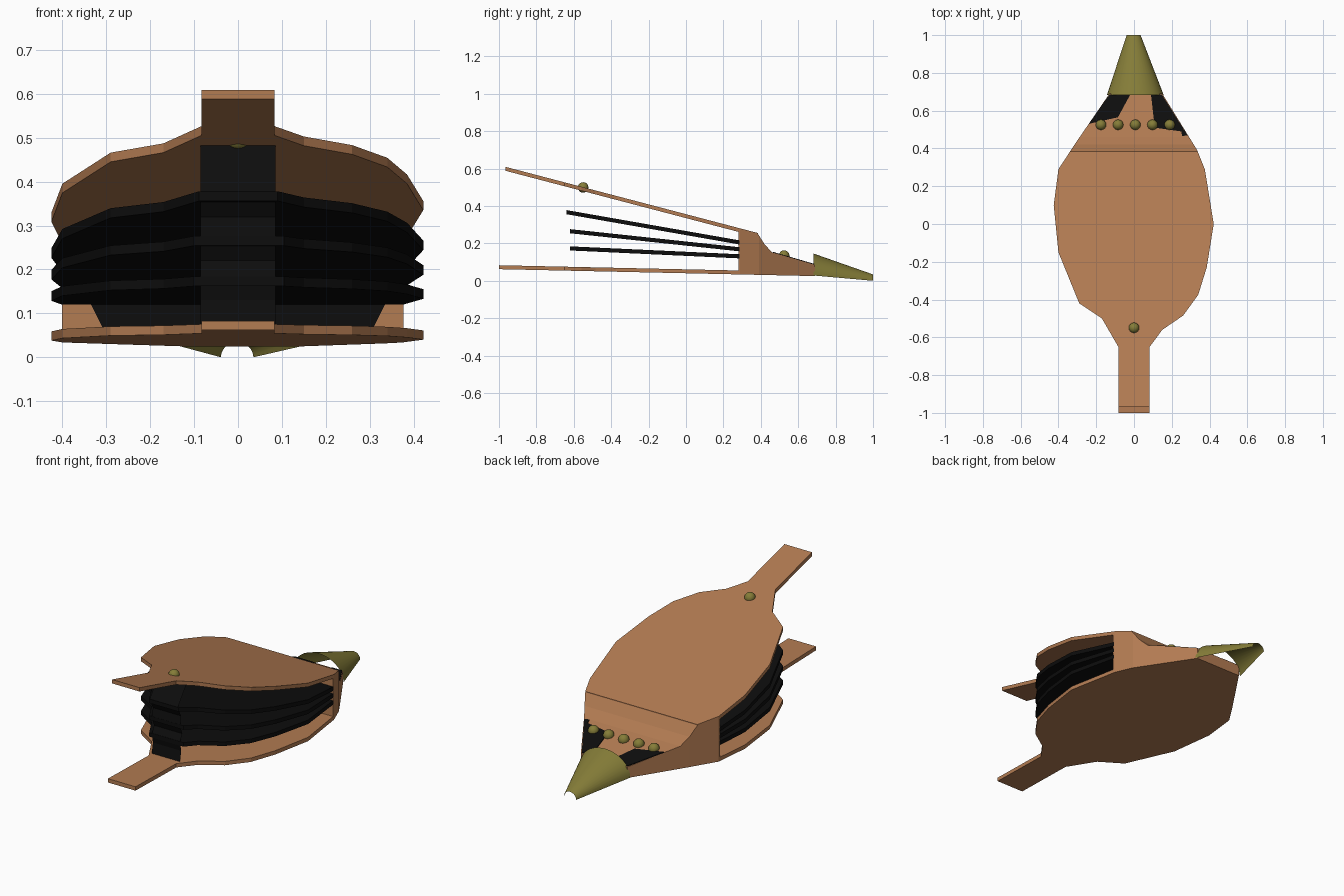
import bpy, bmesh, math

if "Cube" in bpy.data.objects:
    bpy.data.objects.remove(bpy.data.objects["Cube"])


def material(name, rgb):
    m = bpy.data.materials.new(name)
    m.diffuse_color = (*rgb, 1)
    m.use_nodes = True
    m.node_tree.nodes["Principled BSDF"].inputs["Base Color"].default_value = m.diffuse_color
    return m


WOOD = material("brown wood", (0.45, 0.20, 0.085))
BRASS = material("dull brass", (0.235, 0.205, 0.04))
LEATHER = material("black leather", (0.004, 0.004, 0.004))

# Plan outline of the boards, (x, y) from the handle to the nose
RIGHT = [(.083, -1), (.083, -.65), (.15, -.56), (.26, -.485), (.34, -.375), (.385, -.23),
         (.422, 0), (.375, .29), (.335, .39), (.15, .69)]
LEFT = [(-.083, -1), (-.083, -.65), (-.17, -.5), (-.29, -.42), (-.4, -.15), (-.425, .1),
        (-.4, .29), (-.315, .42), (-.13, .69)]


def interp(pairs, t):
    """Piecewise linear value at t from (t, value) pairs."""
    for (a, u), (b, v) in zip(pairs, pairs[1:]):
        if t <= b:
            return u + (v - u) * (t - a) / (b - a)
    return pairs[-1][1]


def edge_x(side, y):
    return interp([(p[1], p[0]) for p in side], y)


def outline(y0, y1):
    def clip(side):
        mid = [p for p in side if y0 < p[1] < y1]
        return [(edge_x(side, y0), y0)] + mid + [(edge_x(side, y1), y1)]
    return clip(RIGHT) + clip(LEFT)[::-1]


def build(name, verts, faces, mat, closed=True):
    me = bpy.data.meshes.new(name)
    me.from_pydata(verts, [], faces)
    if closed:
        bm = bmesh.new()
        bm.from_mesh(me)
        bmesh.ops.recalc_face_normals(bm, faces=bm.faces)
        bm.to_mesh(me)
        bm.free()
    me.materials.append(mat)
    ob = bpy.data.objects.new(name, me)
    bpy.context.collection.objects.link(ob)
    return ob


def slab(name, pts, top, thick, mat):
    """Plate with the given plan, its top surface at height top(y)."""
    n = len(pts)
    verts = [(x, y, top(y) - d) for d in (thick, 0) for x, y in pts]
    faces = [list(range(n))[::-1], list(range(n, 2 * n))]
    faces += [(i, (i + 1) % n, n + (i + 1) % n, n + i) for i in range(n)]
    return build(name, verts, faces, mat)


def line(ya, za, yb, zb):
    return lambda y: za + (zb - za) * (y - ya) / (yb - ya)


# Boards with handles
bottom_top = line(-1, .083, .69, .046)
slab("bottom_board", outline(-1, .69), bottom_top, .021, WOOD)
slab("top_board", outline(-.965, .385), line(-.965, .609, .385, .255), .021, WOOD)

# Tilted leather pleats, fanning out from the block
for i, (y0, za, zb) in enumerate([(-.64, .378, .217), (-.62, .276, .180), (-.62, .184, .142)]):
    slab(f"leather_pleat_{i + 1}", outline(y0, .285), line(y0, za, .28, zb), .022, LEATHER)

# Folded leather strip joining the boards at the handle end
fold = [(-.56, .483), (-.64, .375), (-.61, .32), (-.62, .27), (-.60, .22), (-.62, .18),
        (-.61, .13), (-.62, .075)]
verts = [(x, y, z) for y, z in fold for x in (-.085, .085)]
build("leather_strip", verts,
      [(2 * i, 2 * i + 2, 2 * i + 3, 2 * i + 1) for i in range(len(fold) - 1)], LEATHER, False)

# Wooden nose block lofted along the outline
crest = [(.28, .27), (.385, .25), (.42, .195), (.46, .152), (.69, .085)]
ys = [.28, .29, .385, .39, .42, .46, .58, .69]
verts = []
for y in ys:
    l, r = edge_x(LEFT, y), edge_x(RIGHT, y)
    zt, zb = interp(crest, y), bottom_top(y) - .005
    verts += [(l, y, zb), (r, y, zb), (r, y, zt), (l, y, zt)]
faces = [(3, 2, 1, 0), tuple(len(verts) - 4 + k for k in range(4))]
for s in range(len(ys) - 1):
    for k in range(4):
        a, b = 4 * s + k, 4 * s + (k + 1) % 4
        faces.append((a, b, b + 4, a + 4))
# lower the back top edge so it stays under the board
build("nose_block", [(x, y, min(z, .609 - .262 * (y + .965) - .005)) for x, y, z in verts],
      faces, WOOD)

# Leather panel on the back of the block
build("leather_back_panel", [(-.3, .278, .05), (.3, .278, .05), (.35, .278, .15), (-.35, .278, .15)],
      [(0, 1, 2, 3)], LEATHER, False)

# Exposed leather patches beside the nozzle
patches = {
    "left": [(-.13, .685), (-.24, .53), (-.085, .565), (-.02, .685)],
    "right": [(.148, .685), (.09, .685), (.11, .51), (.25, .49), (.255, .465), (.283, .47)],
}
for side, pts in patches.items():
    slab("leather_patch_" + side, pts, lambda y: interp(crest, y) + .004, .005, LEATHER)

# Half-cone nozzle, open below
N = 20
verts = []
for cx, y, z0, rx, rz in [(.007, .683, .028, .15, .117), (-.002, 1, 0, .037, .034)]:
    for i in range(N + 1):
        a = math.pi * i / N
        verts.append((cx + rx * math.cos(a), y, z0 + rz * math.sin(a)))
nozzle = build("nozzle", verts, [(i, N + 1 + i, N + 2 + i, i + 1) for i in range(N)], BRASS, False)
nozzle.data.flip_normals()
for p in nozzle.data.polygons:
    p.use_smooth = True
    # outward normals
if nozzle.data.polygons[N // 2].normal.z < 0:
    nozzle.data.flip_normals()

# Brass studs
studs = [(-.175 + .091 * i, .525, .135) for i in range(5)] + [(0, -.55, .499)]
for i, loc in enumerate(studs):
    bpy.ops.mesh.primitive_uv_sphere_add(segments=16, ring_count=10, radius=.028, location=loc)
    ob = bpy.context.object
    ob.name = f"stud_{i + 1}"
    ob.data.materials.append(BRASS)
    bpy.ops.object.shade_smooth()
